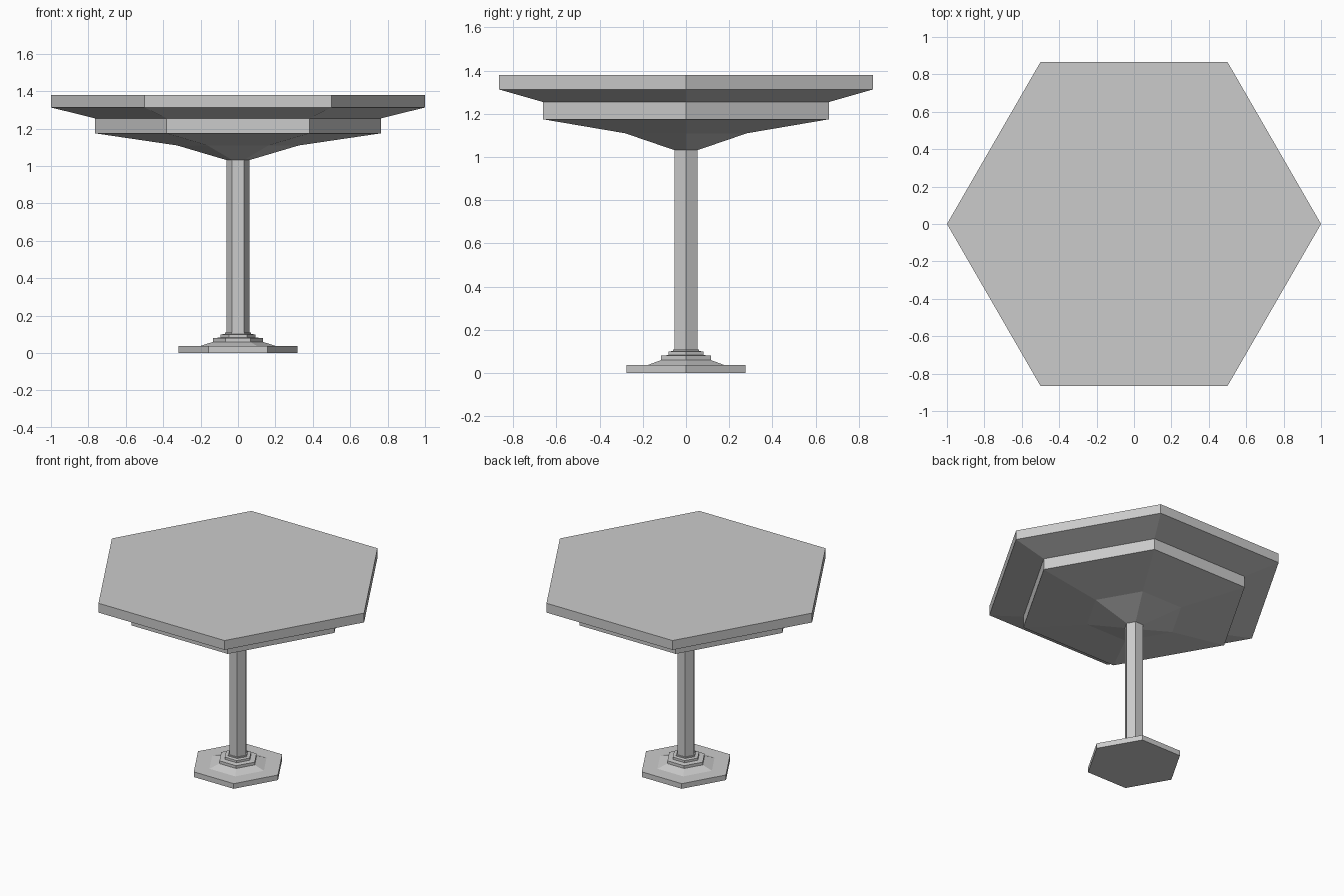
import bpy, bmesh
from math import cos, sin, pi

if "Cube" in bpy.data.objects:
    bpy.data.objects.remove(bpy.data.objects["Cube"])

SIDES = 6


def hex_loft(name, profile, cap_bottom=False, cap_top=False):
    """Flat-shaded hexagonal loft through (radius, z) rings listed bottom to top."""
    bm = bmesh.new()
    rings = [[bm.verts.new((r * cos(i * 2 * pi / SIDES), r * sin(i * 2 * pi / SIDES), z))
              for i in range(SIDES)] for r, z in profile]
    for a, b in zip(rings, rings[1:]):
        for i in range(SIDES):
            j = (i + 1) % SIDES
            bm.faces.new((a[i], a[j], b[j], b[i]))
    if cap_bottom:
        bm.faces.new(rings[0][::-1])
    if cap_top:
        bm.faces.new(rings[-1])
    mesh = bpy.data.meshes.new(name)
    bm.to_mesh(mesh)
    bm.free()
    obj = bpy.data.objects.new(name, mesh)
    bpy.context.collection.objects.link(obj)
    return obj


# Foot plate with raised collar steps
hex_loft("base", [(0.317, 0), (0.317, 0.037), (0.205, 0.037), (0.133, 0.06),
                  (0.133, 0.08), (0.094, 0.083), (0.094, 0.099),
                  (0.07, 0.102), (0.07, 0.11), (0.062, 0.11)], cap_bottom=True)

# Central post
hex_loft("column", [(0.062, 0.11), (0.062, 1.032)])

# Flared support and lower tier
hex_loft("under_support", [(0.062, 1.032), (0.325, 1.11), (0.765, 1.175), (0.765, 1.255)])

# Table top with sloped underside
hex_loft("table_top", [(0.765, 1.255), (1.0, 1.313), (1.0, 1.38)], cap_top=True)
